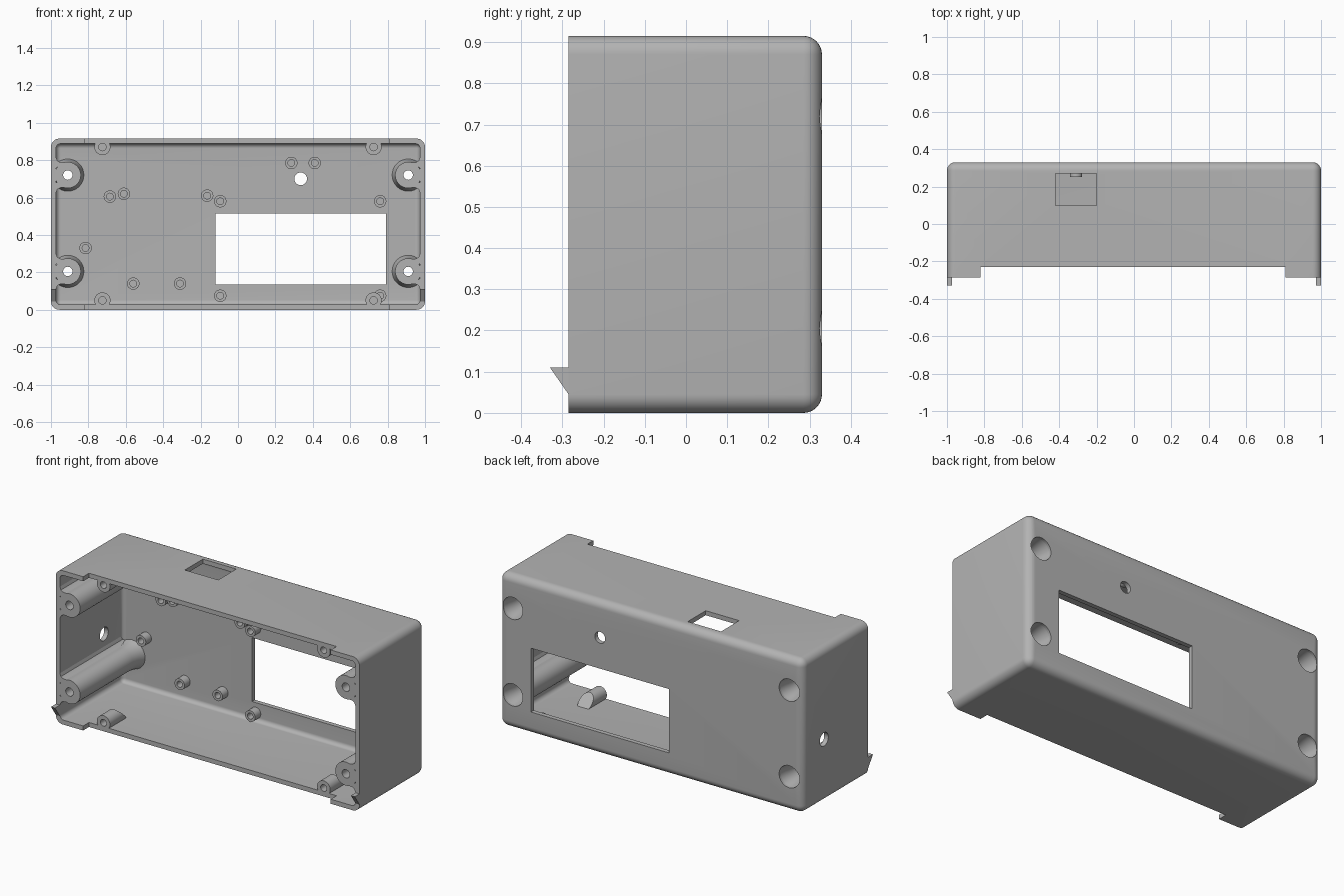
import bpy, bmesh, math
from mathutils import Vector

cube = bpy.data.objects.get("Cube")
if cube:
    bpy.data.objects.remove(cube, do_unlink=True)

grey = bpy.data.materials.new("plain grey plastic")
grey.use_nodes = True
GREY = (0.45, 0.45, 0.45, 1)
grey.diffuse_color = GREY
grey.node_tree.nodes["Principled BSDF"].inputs["Base Color"].default_value = GREY

FRONT, RIM, BACK, HEIGHT, WALL = -0.285, -0.23, 0.33, 0.915, 0.027
INNER_BACK = BACK - WALL


def finish(name, bm):
    bmesh.ops.remove_doubles(bm, verts=bm.verts, dist=1e-5)
    bmesh.ops.recalc_face_normals(bm, faces=bm.faces)
    mesh = bpy.data.meshes.new(name)
    bm.to_mesh(mesh)
    bm.free()
    mesh.materials.append(grey)
    obj = bpy.data.objects.new(name, mesh)
    bpy.context.collection.objects.link(obj)
    return obj


def box(name, lo, hi, radius=0):
    """Box between two corners; all edges but the front ones may be rounded."""
    bm = bmesh.new()
    bmesh.ops.create_cube(bm, size=1)
    for v in bm.verts:
        v.co = Vector([lo[i] if v.co[i] < 0 else hi[i] for i in range(3)])
    if radius:
        edges = [e for e in bm.edges if any(v.co.y > lo[1] + 0.01 for v in e.verts)]
        bmesh.ops.bevel(bm, geom=edges, offset=radius, segments=8, profile=0.5,
                        affect='EDGES')
    return finish(name, bm)


def lathe(name, x, z, profile, closed=True, adjust=None, steps=32):
    """Turn a (radius, y) profile around an axis along y."""
    bm = bmesh.new()
    rings = []
    for r, y in profile:
        angles = [math.tau * i / steps for i in range(steps)]
        rings.append([bm.verts.new((x + r * math.cos(a), y, z + r * math.sin(a)))
                      for a in angles])
    pairs = list(zip(rings, rings[1:]))
    if closed:
        pairs.append((rings[-1], rings[0]))
    for a, b in pairs:
        for i in range(steps):
            j = (i + 1) % steps
            bm.faces.new((a[i], a[j], b[j], b[i]))
    if adjust:
        for v in bm.verts:
            adjust(v.co)
    return finish(name, bm)


def prism(name, points, axis):
    """Extrude a polygon given as two lists of matching 3D points."""
    bm = bmesh.new()
    a = [bm.verts.new(p) for p in points]
    b = [bm.verts.new(Vector(p) + Vector(axis)) for p in points]
    bm.faces.new(a)
    bm.faces.new(b)
    for i in range(len(a)):
        j = (i + 1) % len(a)
        bm.faces.new((a[i], a[j], b[j], b[i]))
    return finish(name, bm)


def rod(x, z, r, y0, y1):
    return lathe("cutter", x, z, [(0, y0), (r, y0), (r, y1), (0, y1)], closed=False)


def smooth(obj):
    bpy.ops.object.select_all(action='DESELECT')
    obj.select_set(True)
    bpy.context.view_layer.objects.active = obj
    bpy.ops.object.shade_smooth_by_angle(angle=math.radians(35))


POSTS = [(sx, z) for sx in (-1, 1) for z in (0.205, 0.72)]
POST_X = 0.91

# Outer shell with rounded edges, open at the front
shell = box("case_shell", (-1, FRONT, 0), (1, BACK, HEIGHT), 0.045)
cutters = [
    box("cutter", (WALL - 1, -0.5, WALL), (1 - WALL, INNER_BACK, HEIGHT - WALL), 0.025),
    # rim notches along top and bottom
    box("cutter", (-0.82, -0.5, HEIGHT - 0.06), (0.81, RIM, 1)),
    box("cutter", (-0.82, -0.5, -0.1), (0.81, RIM, 0.06)),
    # display window and socket opening
    box("cutter", (-0.12, 0.2, 0.135), (0.79, 0.5, 0.515)),
    box("cutter", (-0.42, 0.1, 0.8), (-0.2, 0.27, 1)),
    # round hole in the back
    rod(0.335, 0.7, 0.034, 0.2, 0.5),
]
# screw recesses
cutters += [rod(sx * POST_X, z, 0.066, 0.28, 0.5) for sx, z in POSTS]
# cable hole in the right wall
side = rod(0, 0, 0.04, -0.2, 0.2)
side.rotation_euler.z = math.pi / 2
side.location = (-1, 0.13, 0.375)
cutters.append(side)

for c in cutters:
    c.hide_render = True
    mod = shell.modifiers.new("cut", 'BOOLEAN')
    mod.operation, mod.solver, mod.object = 'DIFFERENCE', 'EXACT', c
bpy.context.view_layer.update()
cut = bpy.data.meshes.new_from_object(
    shell.evaluated_get(bpy.context.evaluated_depsgraph_get()))
shell.modifiers.clear()
shell.data = cut
for c in cutters:
    bpy.data.objects.remove(c, do_unlink=True)
smooth(shell)


# Long screw posts, flared at the back and blended into the side walls
def keep_inside(co):
    co.x = max(-0.985, min(0.985, co.x))


post_profile = [(0.025, FRONT), (0.07, FRONT), (0.07, 0.21), (0.074, 0.26),
                (0.082, 0.29), (0.09, 0.315), (0.066, 0.315), (0.061, 0.28),
                (0.052, 0.23), (0.05, 0.1), (0.025, 0.1)]
fillet = [(0.02, 0.066), (0.042, 0.068), (0.056, 0.077), (0.063, 0.095),
          (0.075, 0.095), (0.075, 0.03)]
for sx, z in POSTS:
    smooth(lathe("screw_post", sx * POST_X, z, post_profile, adjust=keep_inside))
    for sz in (-1, 1):
        pts = [(sx * (POST_X + u), FRONT, z + sz * w) for u, w in fillet]
        smooth(prism("post_fillet", pts, (0, 0.6, 0)))

# Short rim bosses with a sloping end that runs into the wall
for x in (-0.725, 0.725):
    for z, toward in ((0.05, -1), (0.87, 1)):
        def slope(co):
            if co.y > -0.1:
                co.y = -0.09 + toward * (co.z - z)
        smooth(lathe("rim_boss", x, z,
                     [(0, -0.14), (0.02, -0.14), (0.02, RIM), (0.043, RIM),
                      (0.043, -0.09), (0, -0.09)], closed=False, adjust=slope))

# Small standoffs on the back panel
standoffs = [(-0.685, 0.605), (-0.61, 0.62), (-0.165, 0.61), (-0.095, 0.58),
             (0.76, 0.58), (0.285, 0.785), (0.41, 0.785), (-0.815, 0.33),
             (-0.56, 0.14), (-0.31, 0.14), (-0.095, 0.075), (0.76, 0.075)]
for x, z in standoffs:
    smooth(lathe("standoff", x, z, [(0.018, 0.25), (0.033, 0.25),
                                    (0.033, 0.31), (0.018, 0.31)]))

# Hooked clips at the lower front corners
for sx in (-1, 1):
    pts = [(sx, -0.28, 0.11), (sx, FRONT, 0.11), (sx, -0.33, 0.11),
           (sx, FRONT, 0.045), (sx, -0.28, 0.045)]
    prism("clip_hook", pts, (-sx * 0.026, 0, 0))
